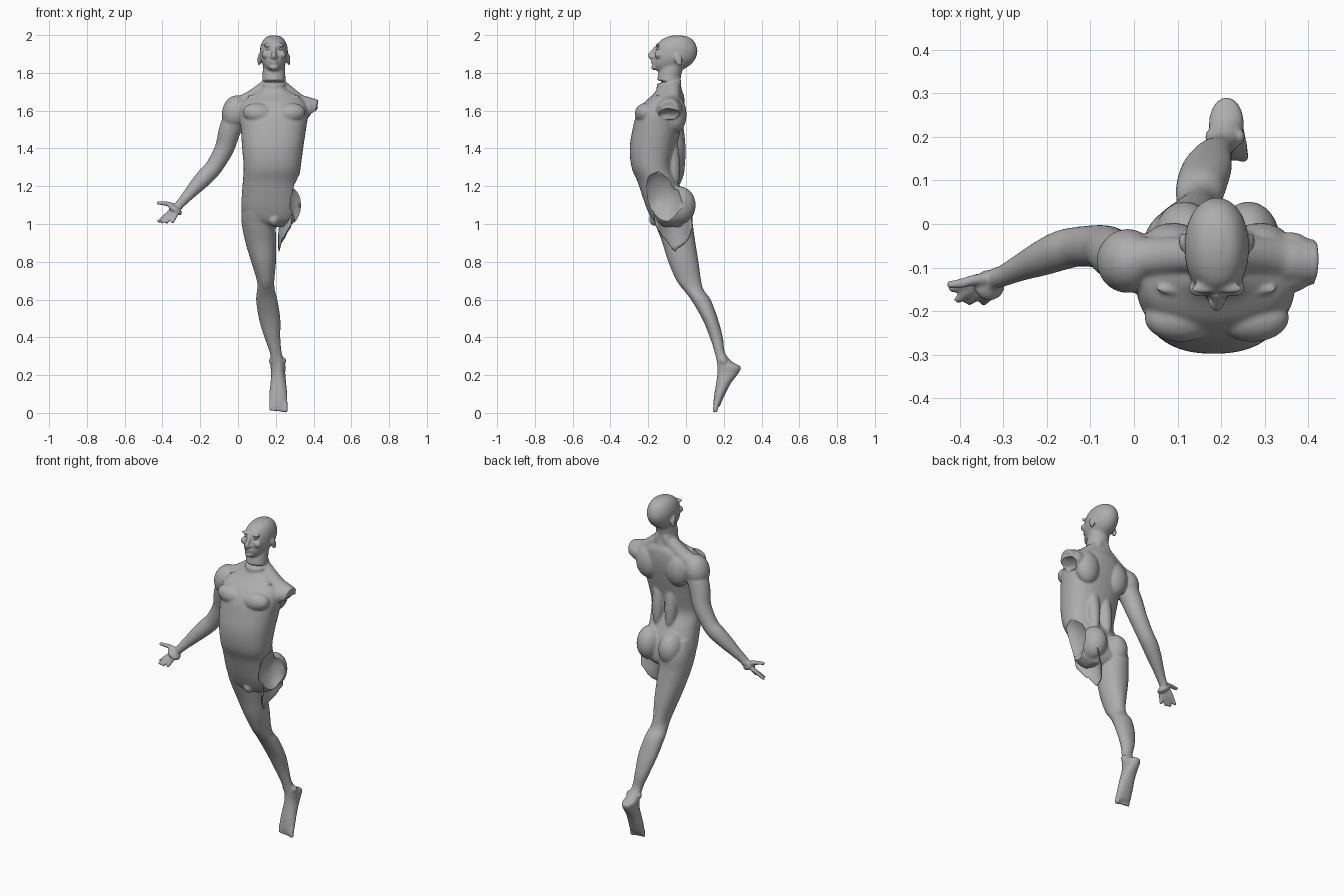
import bpy, bmesh, math, random
from mathutils import Vector, Matrix

random.seed(4)
cube = bpy.data.objects.get("Cube")
if cube:
    bpy.data.objects.remove(cube)

GREY = (0.42, 0.42, 0.42, 1)
mat = bpy.data.materials.new("stone grey")
mat.use_nodes = True
mat.diffuse_color = GREY
bsdf = mat.node_tree.nodes["Principled BSDF"]
bsdf.inputs["Base Color"].default_value = GREY
bsdf.inputs["Roughness"].default_value = 0.7


def spline(rows, steps=5):
    """Catmull-Rom interpolation of rows of numbers."""
    out = []
    for i in range(len(rows) - 1):
        a, b = rows[max(i - 1, 0)], rows[i]
        c, d = rows[i + 1], rows[min(i + 2, len(rows) - 1)]
        for s in range(steps):
            t = s / steps
            out.append([0.5 * (2*q + (r - p)*t + (2*p - 5*q + 4*r - w)*t*t
                               + (3*q - p - 3*r + w)*t**3)
                        for p, q, r, w in zip(a, b, c, d)])
    return out + [list(rows[-1])]


def skin(bm, rings):
    """Closed tube through rings of points."""
    loops = [[bm.verts.new(p) for p in ring] for ring in rings]
    n = len(loops[0])
    for a, b in zip(loops, loops[1:]):
        for i in range(n):
            bm.faces.new((a[i], a[(i+1) % n], b[(i+1) % n], b[i]))
    bm.faces.new(loops[0][::-1])
    bm.faces.new(loops[-1])


def loft(bm, rows, power=2.0, n=40):
    """Stacked level sections: z, x min, x max, y front, y back."""
    rings = []
    for z, x0, x1, y0, y1 in spline(rows):
        ring = []
        for k in range(n):
            c, s = math.cos(2*math.pi*k/n), math.sin(2*math.pi*k/n)
            ring.append(((x0+x1)/2 + (x1-x0)/2*math.copysign(abs(c)**(2/power), c),
                         (y0+y1)/2 + (y1-y0)/2*math.copysign(abs(s)**(2/power), s), z))
        rings.append(ring)
    skin(bm, rings)


def tube(bm, rows, n=20, steps=5):
    """Round limb along a path: x, y, z, radius."""
    pts = spline(rows, steps)
    rings = []
    for i, p in enumerate(pts):
        d = Vector(pts[min(i+1, len(pts)-1)][:3]) - Vector(pts[max(i-1, 0)][:3])
        q = d.to_track_quat('Z', 'Y')
        rings.append([Vector(p[:3]) + q @ Vector((p[3]*math.cos(2*math.pi*k/n),
                      p[3]*math.sin(2*math.pi*k/n), 0)) for k in range(n)])
    skin(bm, rings)


def ball(bm, c, r, tilt=0, axis='X'):
    m = (Matrix.Translation(c) @ Matrix.Rotation(math.radians(tilt), 4, axis)
         @ Matrix.Diagonal((*r, 1)))
    return bmesh.ops.create_icosphere(bm, subdivisions=3, radius=1, matrix=m)["verts"]


def make(name, bm):
    bmesh.ops.recalc_face_normals(bm, faces=bm.faces[:])
    me = bpy.data.meshes.new(name)
    bm.to_mesh(me)
    bm.free()
    me.materials.append(mat)
    ob = bpy.data.objects.new(name, me)
    bpy.context.collection.objects.link(ob)
    return ob


def activate(ob):
    bpy.ops.object.select_all(action='DESELECT')
    ob.select_set(True)
    bpy.context.view_layer.objects.active = ob


CX = 0.19  # body centre line
bm = bmesh.new()

# Torso
loft(bm, [(1.72, .13, .25, -.15, -.03), (1.685, .07, .31, -.175, -.012),
          (1.64, .015, .36, -.225, -.008), (1.58, .005, .37, -.262, -.012),
          (1.50, .015, .36, -.283, -.028), (1.40, .022, .345, -.298, -.052),
          (1.30, .03, .332, -.288, -.07), (1.22, .025, .322, -.255, -.04),
          (1.15, .02, .325, -.232, -.01), (1.08, .018, .33, -.207, .01),
          (1.02, .04, .31, -.178, .01), (.985, .10, .26, -.14, -.02)], 2.3)
# Chest, back and buttock muscles, mirrored about the centre line
for s in (-1, 1):
    ball(bm, (CX + s*.082, -.215, 1.585), (.085, .056, .055), s*-8, 'Y')
    ball(bm, (CX + s*.10, -.055, 1.58), (.075, .058, .10))
    ball(bm, (CX + s*.042, -.075, 1.36), (.038, .04, .17), 6)
    ball(bm, (CX + s*.073, -.035, 1.10), (.072, .087, .10))
    ball(bm, (CX + s*.026, -.07, 1.74), (.035, .045, .09), s*-18, 'Y')
    ball(bm, (CX + s*.065, -.15, 1.672), (.075, .014, .012), s*-4, 'Y')
ball(bm, (CX, -.165, 1.025), (.03, .03, .035))

# Neck and shoulder slopes
tube(bm, [(CX, -.08, 1.64, .072), (CX, -.09, 1.72, .066), (CX, -.088, 1.78, .061),
          (CX, -.07, 1.85, .058)])
tube(bm, [(.16, -.07, 1.73, .04), (.06, -.075, 1.655, .045), (-.02, -.08, 1.62, .05)])
tube(bm, [(.22, -.07, 1.73, .04), (.31, -.078, 1.645, .05), (.36, -.085, 1.62, .055),
          (.415, -.088, 1.607, .052)])
ball(bm, (.36, -.088, 1.61), (.062, .07, .055))

# Head
loft(bm, [(1.999, .18, .20, -.06, -.03), (1.99, .15, .23, -.10, .012),
          (1.97, .131, .249, -.137, .04), (1.94, .119, .261, -.157, .056),
          (1.905, .116, .264, -.168, .06), (1.87, .12, .26, -.172, .047),
          (1.84, .133, .247, -.174, .02), (1.815, .15, .23, -.158, -.02),
          (1.797, .165, .215, -.13, -.05)], 2.1)
tube(bm, [(CX, -.158, 1.936, .01), (CX, -.178, 1.91, .011), (CX, -.187, 1.89, .015),
          (CX, -.172, 1.878, .012)])
ball(bm, (CX, -.173, 1.862), (.024, .013, .007))
ball(bm, (CX, -.171, 1.851), (.02, .013, .007))
ball(bm, (CX, -.168, 1.83), (.025, .016, .016))
for s in (-1, 1):
    ball(bm, (CX + s*.03, -.148, 1.948), (.03, .013, .009))
    ball(bm, (CX + s*.043, -.147, 1.896), (.022, .02, .02))
    ball(bm, (CX + s*.012, -.178, 1.884), (.009, .01, .008))
    ball(bm, (CX + s*.079, -.04, 1.868), (.008, .02, .033), 20)

# Right leg and foot
loft(bm, [(1.16, .03, .16, -.17, -.02), (1.08, .018, .185, -.19, .03),
          (1.0, .02, .197, -.163, .036), (.9, .04, .202, -.125, .05),
          (.8, .07, .201, -.094, .066), (.7, .10, .192, -.05, .08),
          (.65, .101, .195, -.012, .094), (.6, .096, .208, .026, .13),
          (.5, .11, .224, .085, .168), (.4, .14, .224, .126, .195),
          (.32, .168, .231, .152, .206), (.27, .172, .245, .163, .245),
          (.245, .172, .252, .166, .289), (.21, .176, .25, .166, .278),
          (.16, .172, .255, .16, .24), (.1, .166, .26, .15, .208),
          (.05, .166, .262, .145, .185), (.03, .172, .258, .145, .175)], 2.1)
ball(bm, (.147, .0, .69), (.03, .035, .04))
for s in (-1, 1):
    ball(bm, (.209 + s*.034, .2, .275), (.012, .018, .018))
for i in range(5):
    r = .014 if i == 4 else .0105
    tube(bm, [(.174 + i*.0185, .165, .06, r), (.176 + i*.0185, .157, .03, r),
              (.177 + i*.0185, .154, .012 - i*.002, r*.9)], 12)

# Right arm
ball(bm, (-.015, -.085, 1.592), (.07, .074, .09), 12, 'Y')
tube(bm, [(.0, -.085, 1.60, .062), (-.042, -.07, 1.50, .059), (-.072, -.053, 1.40, .051),
          (-.125, -.052, 1.305, .046), (-.165, -.06, 1.26, .046), (-.21, -.078, 1.212, .041),
          (-.26, -.1, 1.157, .031), (-.298, -.118, 1.115, .025), (-.32, -.125, 1.09, .024)])
# Hand: palm, thumb and four fingers
ball(bm, (-.332, -.14, 1.075), (.042, .036, .02), 35, 'Y')
tube(bm, [(-.325, -.125, 1.09, .015), (-.365, -.128, 1.105, .013),
          (-.40, -.137, 1.11, .0115), (-.43, -.14, 1.113, .009)], 12)
for base, tip in (((-.36, -.125, 1.065), (-.422, -.15, 1.012)),
                  ((-.358, -.14, 1.055), (-.408, -.176, 1.008)),
                  ((-.345, -.152, 1.05), (-.382, -.182, 1.005)),
                  ((-.328, -.16, 1.052), (-.348, -.182, 1.006))):
    a, b = Vector(base), Vector(tip)
    root = a + (Vector((-.335, -.14, 1.075)) - a) * .6
    tube(bm, [(*root, .012), (*a, .012), (*a.lerp(b, .5), .011), (*b, .009)], 12)

body = make("body", bm)
m = body.modifiers.new("fuse", 'REMESH')
m.mode = 'VOXEL'
m.voxel_size = .006
m = body.modifiers.new("soften", 'SMOOTH')
m.factor, m.iterations = .5, 5

# Ragged hollows where the left arm and left leg are missing
for c, r in (((.445, -.09, 1.56), (.082, .095, .055)),
             ((.40, -.135, 1.135), (.14, .135, .165))):
    cb = bmesh.new()
    for v in ball(cb, c, r):
        v.co = Vector(c) + (v.co - Vector(c)) * random.uniform(.95, 1.05)
    cutter = make("break_cutter", cb)
    cutter.hide_render = True
    m = body.modifiers.new("break", 'BOOLEAN')
    m.operation, m.solver, m.object = 'DIFFERENCE', 'EXACT', cutter
activate(body)
for name in [m.name for m in body.modifiers]:
    bpy.ops.object.modifier_apply(modifier=name)
for ob in [o for o in bpy.data.objects if o.name.startswith("break_cutter")]:
    bpy.data.objects.remove(ob)
bpy.ops.object.shade_smooth_by_angle(angle=math.radians(50))

# Torn sheet of inner thigh hanging below the left hip
bm = bmesh.new()
NU, NV = 10, 14
grid = []
for j in range(NV + 1):
    v = j / NV
    low = .86 + .13 * abs(2*v - 1)**1.6 + random.uniform(-.012, .012)
    col = []
    for i in range(NU + 1):
        z = 1.07 + (low - 1.07) * i / NU
        y = -.065 + (v - .5) * .19 + (z - 1) * -.15
        x = .218 + .06 * (2*v - 1)**2 + .10 * max(0, z - .95)
        col.append(bm.verts.new((x, y, z)))
    grid.append(col)
for a, b in zip(grid, grid[1:]):
    for i in range(NU):
        bm.faces.new((a[i], b[i], b[i+1], a[i+1]))
flap = make("torn_thigh", bm)
flap.modifiers.new("thickness", 'SOLIDIFY').thickness = .005
activate(flap)
bpy.ops.object.shade_smooth_by_angle(angle=math.radians(50))

# Eyes
for side, s in (("right", -1), ("left", 1)):
    bm = bmesh.new()
    ball(bm, (CX + s*.029, -.146, 1.927), (.014, .011, .008))
    activate(make(side + "_eye", bm))
    bpy.ops.object.shade_smooth_by_angle(angle=math.radians(50))
